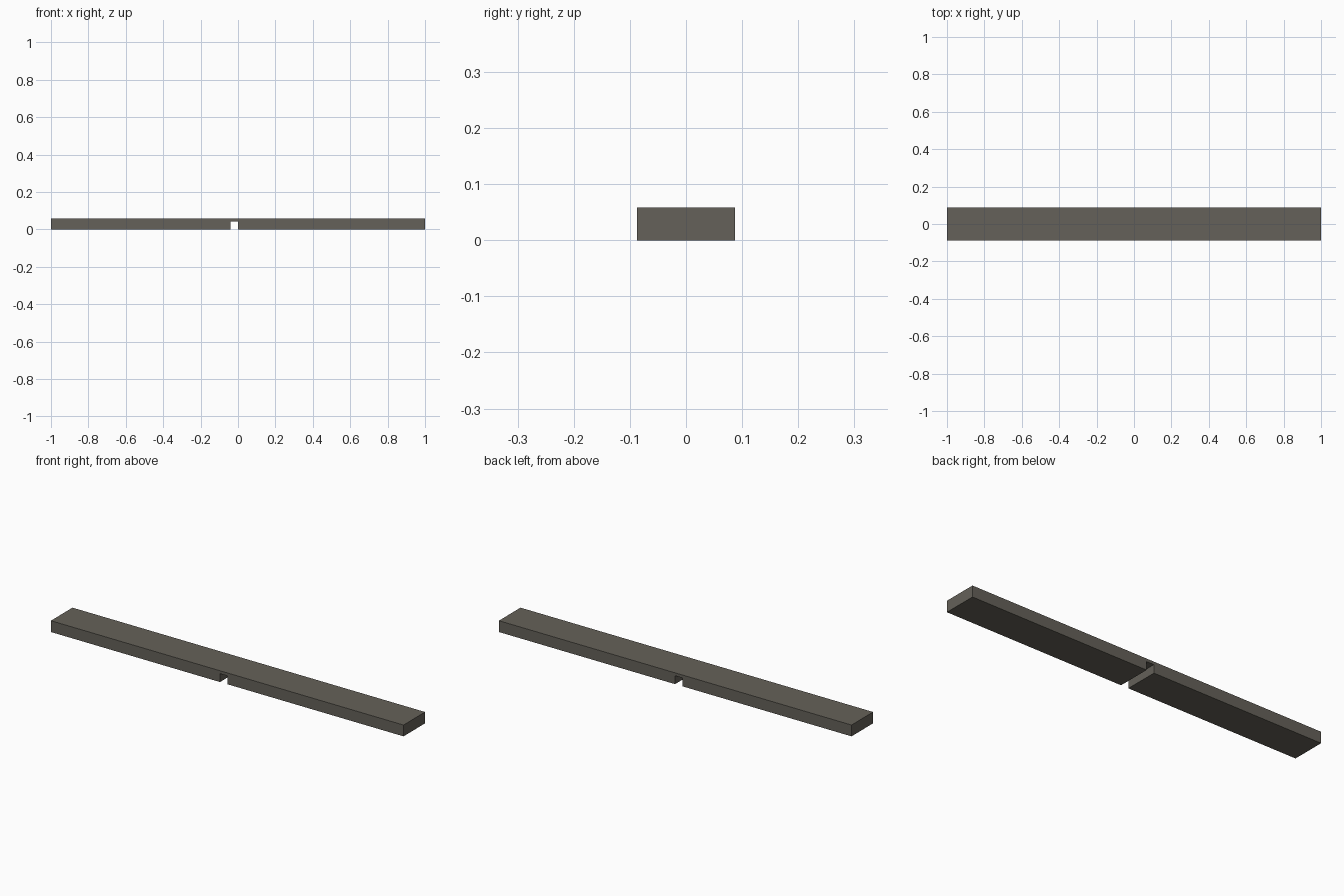
import bpy, bmesh

if "Cube" in bpy.data.objects:
    bpy.data.objects.remove(bpy.data.objects["Cube"])

HALF_LENGTH, HALF_WIDTH, HEIGHT = 1.0, 0.0875, 0.058
NOTCH_LEFT, NOTCH_RIGHT, NOTCH_TOP = -0.041, 0.001, 0.043

# Side profile of the plank with the slot cut into its underside
profile = [
    (-HALF_LENGTH, 0), (NOTCH_LEFT, 0), (NOTCH_LEFT, NOTCH_TOP),
    (NOTCH_RIGHT, NOTCH_TOP), (NOTCH_RIGHT, 0), (HALF_LENGTH, 0),
    (HALF_LENGTH, HEIGHT), (-HALF_LENGTH, HEIGHT),
]

# Extrude the profile across the width
bm = bmesh.new()
face = bm.faces.new([bm.verts.new((x, -HALF_WIDTH, z)) for x, z in profile])
extruded = bmesh.ops.extrude_face_region(bm, geom=[face])["geom"]
bmesh.ops.translate(bm, vec=(0, 2 * HALF_WIDTH, 0),
                    verts=[g for g in extruded if isinstance(g, bmesh.types.BMVert)])
bmesh.ops.recalc_face_normals(bm, faces=bm.faces)

mesh = bpy.data.meshes.new("notched_plank")
bm.to_mesh(mesh)
bm.free()
plank = bpy.data.objects.new("notched_plank", mesh)
bpy.context.collection.objects.link(plank)

# Weathered grey-brown finish
finish = bpy.data.materials.new("grey_brown")
finish.diffuse_color = (0.13, 0.12, 0.10, 1)
finish.use_nodes = True
finish.node_tree.nodes["Principled BSDF"].inputs["Base Color"].default_value = finish.diffuse_color
mesh.materials.append(finish)
